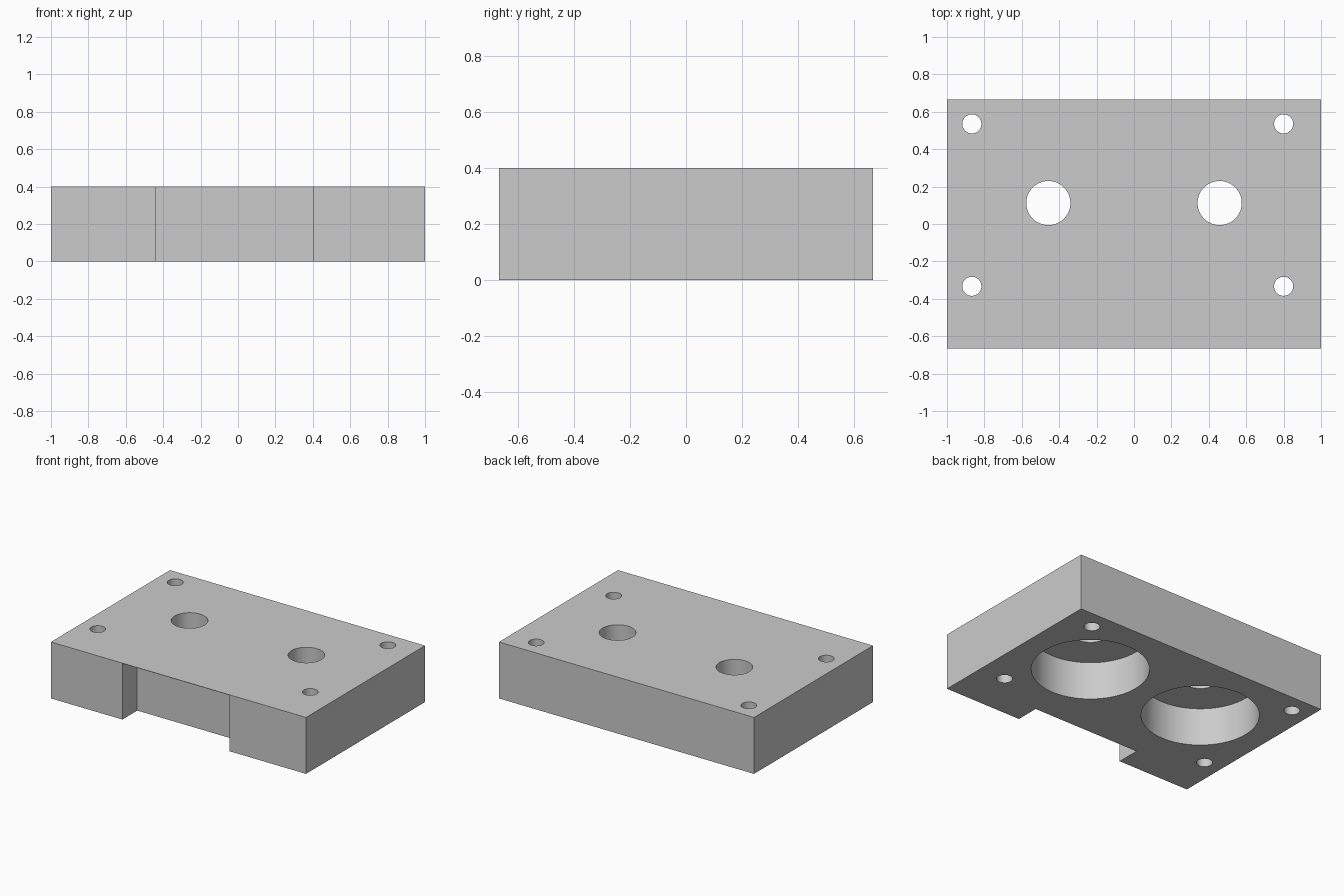
import bpy

if "Cube" in bpy.data.objects:
    bpy.data.objects.remove(bpy.data.objects["Cube"], do_unlink=True)

LENGTH, DEPTH, HEIGHT = 2.0, 1.333, 0.4

# Plain grey finish
grey = bpy.data.materials.new("plain_grey")
grey.use_nodes = True
colour = (0.6, 0.6, 0.6, 1)
grey.diffuse_color = colour
grey.node_tree.nodes["Principled BSDF"].inputs["Base Color"].default_value = colour


def box(name, x, y, z):
    """Box from three (low, high) ranges."""
    ranges = (x, y, z)
    bpy.ops.mesh.primitive_cube_add(size=1, location=[(a + b) / 2 for a, b in ranges])
    obj = bpy.context.object
    obj.name = name
    obj.scale = [b - a for a, b in ranges]
    bpy.ops.object.transform_apply(location=True, rotation=False, scale=True)
    obj.data.materials.append(grey)
    return obj


def cylinder(name, x, y, radius, bottom, top):
    bpy.ops.mesh.primitive_cylinder_add(vertices=64, radius=radius, depth=top - bottom,
                                        location=(x, y, (bottom + top) / 2))
    obj = bpy.context.object
    obj.name = name
    obj.data.materials.append(grey)
    return obj


def cut(target, cutter):
    """Subtract the cutter from the target and discard it."""
    cutter.hide_render = True
    mod = target.modifiers.new(cutter.name, "BOOLEAN")
    mod.operation = "DIFFERENCE"
    mod.solver = "EXACT"
    mod.object = cutter
    bpy.context.view_layer.objects.active = target
    bpy.ops.object.modifier_apply(modifier=mod.name)
    bpy.data.objects.remove(cutter, do_unlink=True)


# Main block
block = box("mounting_block", (-LENGTH / 2, LENGTH / 2), (-DEPTH / 2, DEPTH / 2), (0, HEIGHT))

# Front notch, leaving a thin skin at the top
cut(block, box("front_notch", (-0.44, 0.4), (-1, -0.5), (-0.1, HEIGHT - 0.003)))

# Wide bores from below, each with a narrower hole through the top
for x in (-0.458, 0.458):
    cut(block, cylinder("wide_bore", x, 0.112, 0.378, -0.1, 0.267))
    cut(block, cylinder("shaft_hole", x, 0.112, 0.118, 0.1, 0.5))

# Four screw holes
for x in (-0.867, 0.8):
    for y in (-0.333, 0.535):
        cut(block, cylinder("screw_hole", x, y, 0.051, -0.1, 0.5))

# Smooth bore walls with sharp rims
bpy.ops.object.select_all(action="DESELECT")
block.select_set(True)
bpy.context.view_layer.objects.active = block
bpy.ops.object.shade_smooth_by_angle()
